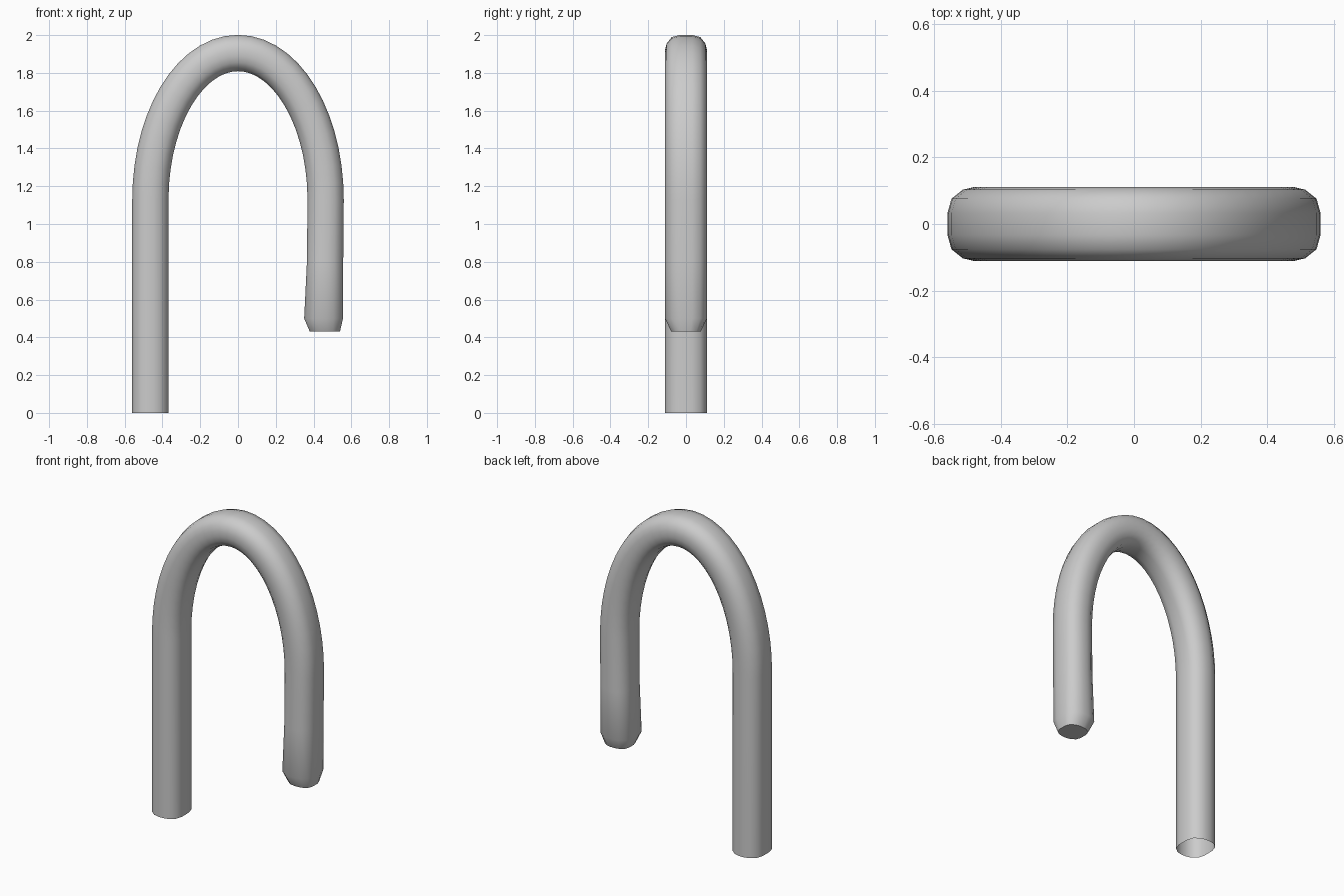
import bpy, bmesh, math

if "Cube" in bpy.data.objects:
    bpy.data.objects.remove(bpy.data.objects["Cube"])

# Rounded cross-section: (in-plane half width, y half depth), mirrored to 16 points
q = [(0.096, 0.033), (0.084, 0.076), (0.05, 0.103), (0.016, 0.111)]
half = q + [(-u, v) for u, v in reversed(q)]
section = half + [(u, -v) for u, v in reversed(half)]

bm = bmesh.new()


def ring(x, z, nx, nz, su=1.0, sv=1.0):
    """One cross-section at (x, z) whose width runs along (nx, nz)."""
    return [bm.verts.new((x + u * su * nx, v * sv, z + u * su * nz)) for u, v in section]


# Long straight leg, open at the foot
A, B, ZC = 0.464, 0.777, 1.128
rings = [ring(-A, 0, -1, 0)]

# Elliptical crook
N = 28
for i in range(N + 1):
    t = math.pi * (1 - i / N)
    nx, nz = math.cos(t) / A, math.sin(t) / B
    l = math.hypot(nx, nz)
    rings.append(ring(A * math.cos(t), ZC + B * math.sin(t), nx / l, nz / l))
# width axis points outward: -x on the long leg, +x on the short end

# Short end: slight flare inward, then a bevelled tip
for x, z, su, sv in [(0.461, 0.80, 1.0, 1.0), (0.453, 0.50, 1.07, 1.0),
                     (0.46, 0.43, 0.83, 0.70)]:
    rings.append(ring(x, z, 1, 0, su, sv))

n = len(section)
for a, b in zip(rings, rings[1:]):
    for k in range(n):
        bm.faces.new((a[k], a[(k + 1) % n], b[(k + 1) % n], b[k]))
bm.faces.new(rings[-1])
bmesh.ops.recalc_face_normals(bm, faces=bm.faces)

me = bpy.data.meshes.new("cane")
bm.to_mesh(me)
bm.free()
cane = bpy.data.objects.new("cane", me)
bpy.context.collection.objects.link(cane)
bpy.context.view_layer.objects.active = cane
cane.select_set(True)
bpy.ops.object.shade_smooth_by_angle(angle=math.radians(40))
